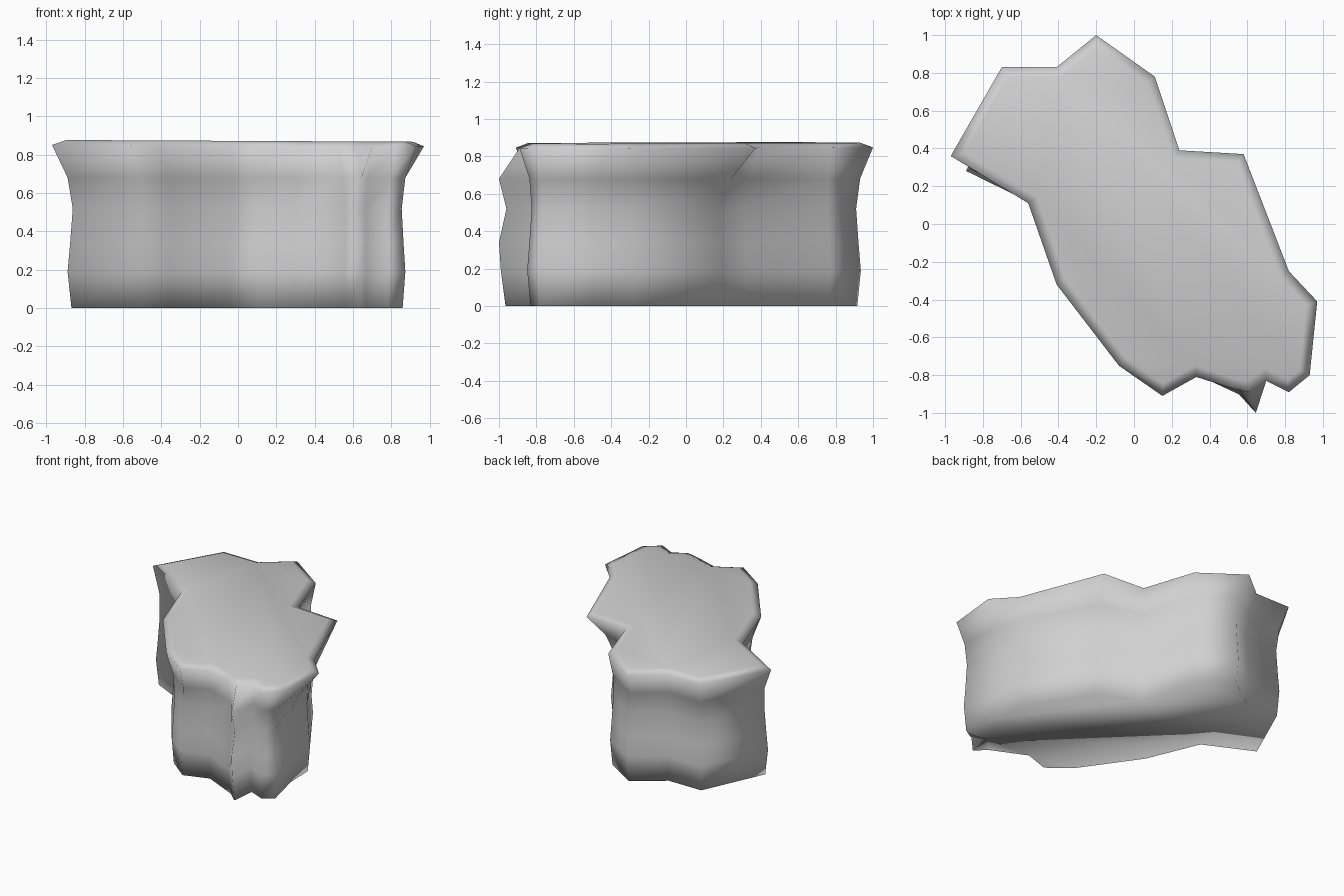
import bpy
import bmesh
from mathutils import Vector

if "Cube" in bpy.data.objects:
    bpy.data.objects.remove(bpy.data.objects["Cube"], do_unlink=True)

# Rim of the plateau, counter-clockwise from the left tip
RIM = [Vector(p) for p in (
    (-0.97, 0.36), (-0.56, 0.11), (-0.41, -0.32), (-0.08, -0.75), (0.15, -0.91),
    (0.33, -0.81), (0.52, -0.87), (0.61, -0.89), (0.70, -0.83), (0.82, -0.89),
    (0.93, -0.80), (0.97, -0.41), (0.82, -0.25), (0.58, 0.37), (0.24, 0.39),
    (0.11, 0.78), (-0.20, 1.0), (-0.41, 0.83), (-0.70, 0.83))]
SPUR = 7      # thin buttress that juts out below the rim

# Where the weathered wall departs from an even inset of the rim
WEAR = {0: (0, -0.10), 1: (-0.01, -0.05), 3: (-0.02, -0.01), 4: (-0.04, -0.01),
        5: (-0.02, -0.04), 6: (0.02, -0.09), 8: (-0.03, -0.04), 9: (-0.03, -0.03),
        10: (0, -0.02), 11: (-0.10, -0.06), 12: (0.03, 0.01), 13: (-0.04, -0.12),
        15: (0.04, 0.03), 16: (0.04, 0.01)}

# Height, inset from the rim, spur reach and amount of wear of every wall level
LEVELS = [(0.0, 0.075, -0.965, 1.0), (0.19, 0.06, -0.99, 1.0),
          (0.34, 0.07, -1.0, 1.0), (0.52, 0.08, -0.96, 1.0),
          (0.68, 0.06, -1.0, 0.6)]


def inset(points, distance):
    """Move every edge of a counter-clockwise outline inwards."""
    result = []
    for i, p in enumerate(points):
        a = (p - points[i - 1]).normalized()
        b = (points[(i + 1) % len(points)] - p).normalized()
        na, nb = Vector((-a.y, a.x)), Vector((-b.y, b.x))
        result.append(p + (na + nb) * distance / max(1 + na.dot(nb), 0.5))
    return result


def ring(bm, points, height):
    return [bm.verts.new((p.x, p.y, height(p))) for p in points]


bm = bmesh.new()
rings = []

# Wall levels
for z, distance, reach, wear in LEVELS:
    outline = inset(RIM, distance)
    for i, shift in WEAR.items():
        outline[i] += Vector(shift) * wear
    outline[SPUR] = Vector((0.645, reach))
    rings.append(ring(bm, outline, lambda p: z))

# Overhanging rim and the nearly level top
rings.append(ring(bm, RIM, lambda p: 0.847 - 0.004 * p.x))
rings.append(ring(bm, inset(RIM, 0.055), lambda p: 0.872 - 0.005 * p.x))

for low, high in zip(rings, rings[1:]):
    for i in range(len(RIM)):
        bm.faces.new((low[i - 1], low[i], high[i], high[i - 1]))
bm.faces.new(rings[-1])
bm.faces.new(rings[0][::-1])
bmesh.ops.recalc_face_normals(bm, faces=bm.faces)
for face in bm.faces:
    face.smooth = True

mesh = bpy.data.meshes.new("rock_plateau")
bm.to_mesh(mesh)
bm.free()
rock = bpy.data.objects.new("rock_plateau", mesh)
bpy.context.collection.objects.link(rock)

# Plain stone colour
stone = bpy.data.materials.new("stone_grey")
stone.use_nodes = True
colour = (0.63, 0.63, 0.63, 1.0)
stone.diffuse_color = colour
stone.node_tree.nodes["Principled BSDF"].inputs["Base Color"].default_value = colour
mesh.materials.append(stone)
